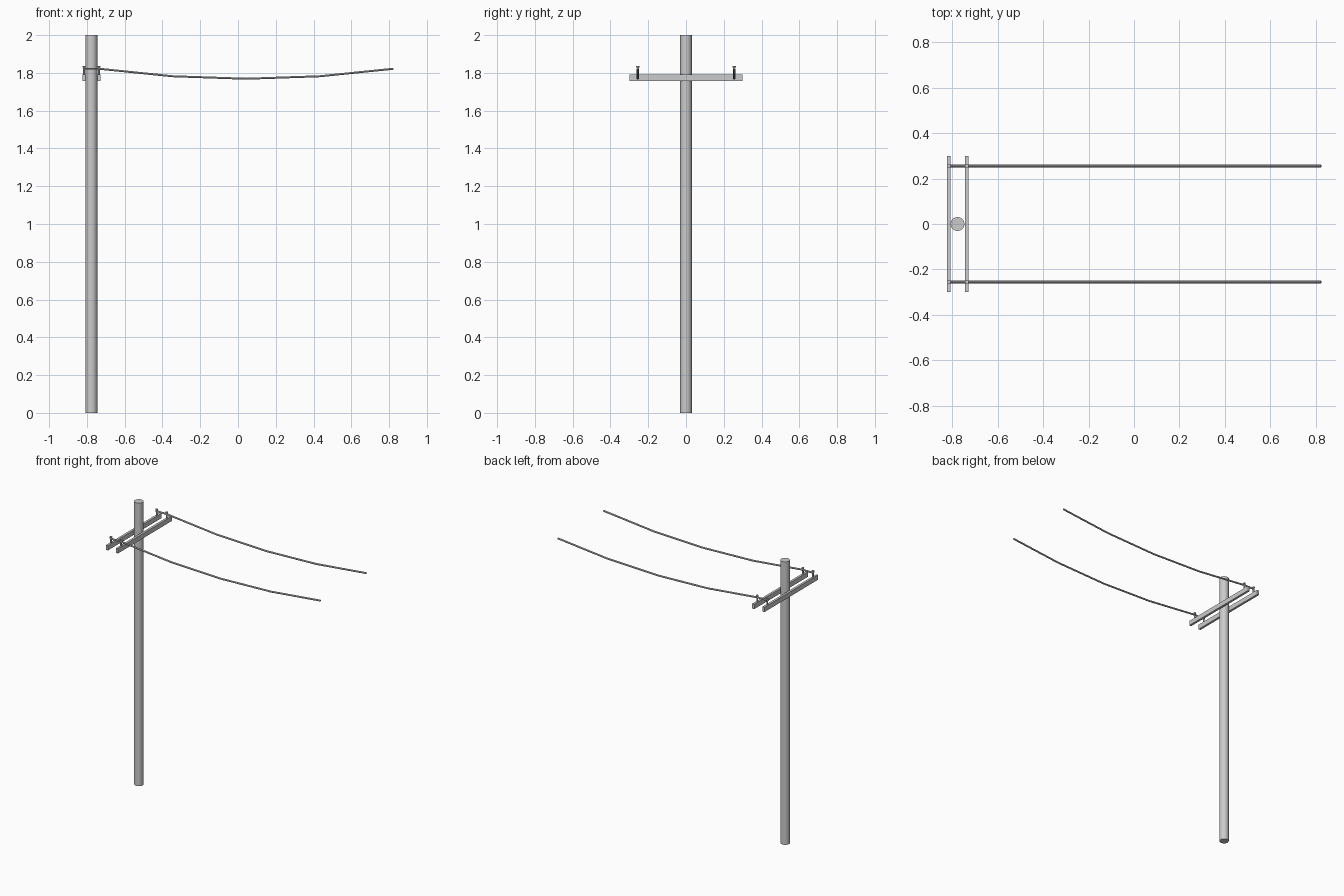
import bpy

if "Cube" in bpy.data.objects:
    bpy.data.objects.remove(bpy.data.objects["Cube"])

POLE_X = -0.776
ARM_X = (-0.815, -0.736)
WIRE_Y = 0.255
WIRE_Z = 1.822


def cylinder(name, x, y, z0, z1, radius, sides):
    bpy.ops.mesh.primitive_cylinder_add(vertices=sides, radius=radius, depth=z1 - z0,
                                        location=(x, y, (z0 + z1) / 2))
    ob = bpy.context.object
    ob.name = name
    return ob


def box(name, centre, size):
    bpy.ops.mesh.primitive_cube_add(size=1, location=centre)
    ob = bpy.context.object
    ob.name = name
    ob.scale = size
    bpy.ops.object.transform_apply(location=False, rotation=False)
    return ob


def wire(name, y):
    # short level run between the insulators, then a sagging span
    start, end, sag, n = ARM_X[1], 0.823, 0.053, 4
    pts = [(ARM_X[0] - 0.006, WIRE_Z), (start, WIRE_Z)]
    for i in range(1, n + 1):
        t = i / n
        pts.append((start + (end - start) * t, WIRE_Z - sag * 4 * t * (1 - t)))
    cu = bpy.data.curves.new(name, 'CURVE')
    cu.dimensions = '3D'
    cu.bevel_depth = 0.006
    cu.bevel_resolution = 1
    cu.use_fill_caps = True
    sp = cu.splines.new('POLY')
    sp.points.add(len(pts) - 1)
    for p, (x, z) in zip(sp.points, pts):
        p.co = (x, y, z, 1)
    ob = bpy.data.objects.new(name, cu)
    bpy.context.collection.objects.link(ob)
    bpy.ops.object.select_all(action='DESELECT')
    ob.select_set(True)
    bpy.context.view_layer.objects.active = ob
    bpy.ops.object.convert(target='MESH')
    bpy.ops.object.shade_flat()


# pole
cylinder("pole", POLE_X, 0, 0, 2, 0.031, 16)
bpy.ops.object.shade_smooth_by_angle()

# paired crossarms with insulators
for side, x in zip(("outer", "inner"), ARM_X):
    box(f"{side}_crossarm", (x, 0, 1.775), (0.016, 0.6, 0.034))
    for end, y in (("front", -WIRE_Y), ("back", WIRE_Y)):
        cylinder(f"{side}_{end}_insulator_pin", x, y, 1.785, 1.832, 0.0055, 8)
        cylinder(f"{side}_{end}_insulator_cap", x, y, 1.829, 1.837, 0.0085, 8)

# wires
wire("front_wire", -WIRE_Y)
wire("back_wire", WIRE_Y)
